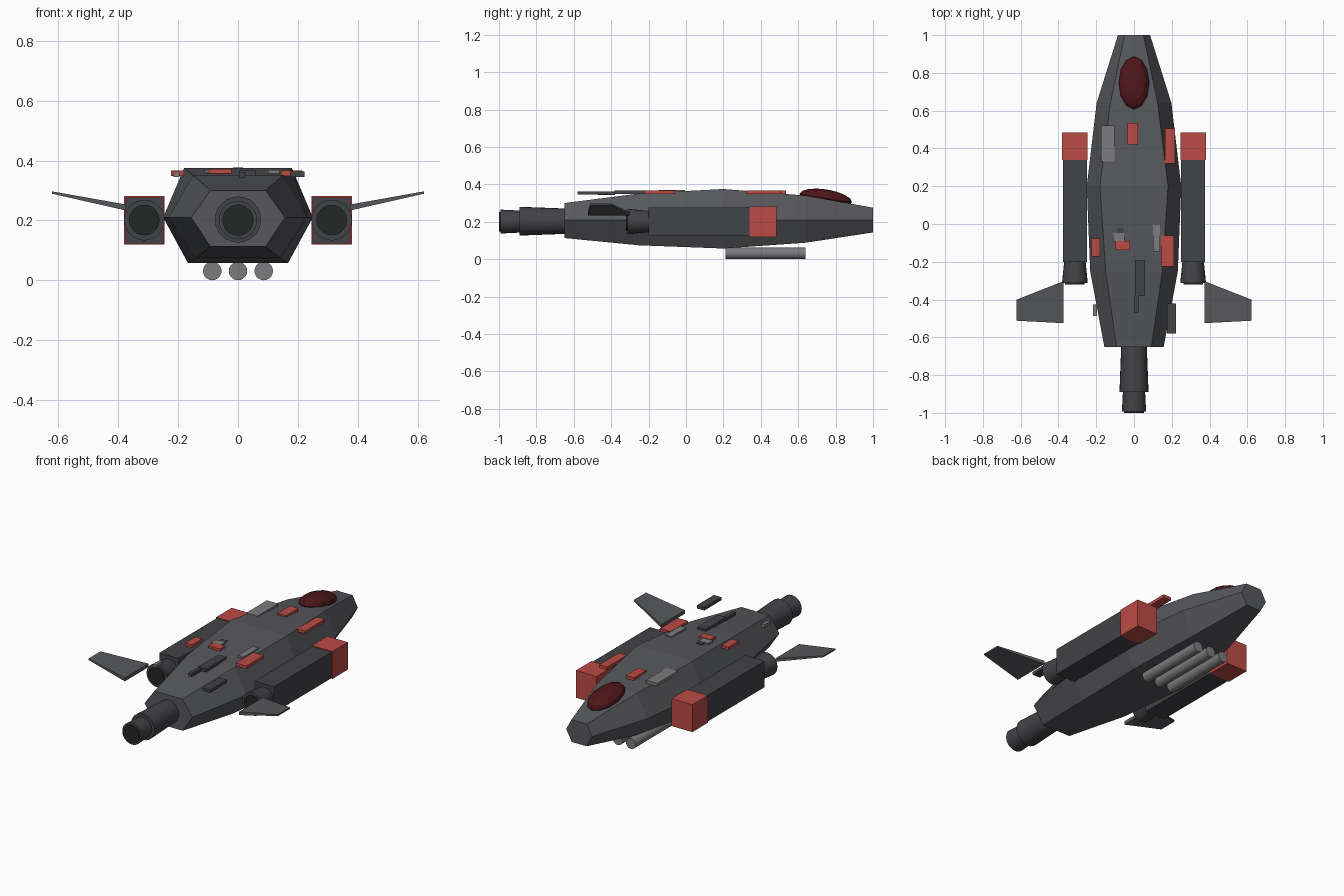
import bpy, bmesh, math
from mathutils import Vector

if "Cube" in bpy.data.objects:
    bpy.data.objects.remove(bpy.data.objects["Cube"])


def mat(name, col):
    m = bpy.data.materials.new(name)
    m.diffuse_color = (*col, 1)
    m.use_nodes = True
    m.node_tree.nodes["Principled BSDF"].inputs["Base Color"].default_value = m.diffuse_color
    return m


HULL = mat("hull_grey", (0.095, 0.097, 0.107))
DARK = mat("dark_grey", (0.055, 0.056, 0.063))
BLACK = mat("nozzle_black", (0.018, 0.019, 0.019))
LIGHT = mat("light_grey", (0.2, 0.2, 0.21))
RED = mat("red", (0.5, 0.07, 0.06))
GLASS = mat("dark_red_glass", (0.075, 0.008, 0.01))


def finish(name, bm, m, smooth=False):
    bmesh.ops.recalc_face_normals(bm, faces=bm.faces)
    me = bpy.data.meshes.new(name)
    bm.to_mesh(me)
    bm.free()
    me.materials.append(m)
    ob = bpy.data.objects.new(name, me)
    bpy.context.collection.objects.link(ob)
    if smooth:
        bpy.ops.object.select_all(action='DESELECT')
        ob.select_set(True)
        bpy.context.view_layer.objects.active = ob
        bpy.ops.object.shade_smooth_by_angle(angle=math.radians(35))
    return ob


def loft(name, rings, m, smooth=False):
    """Skin closed rings of points and cap both ends."""
    bm = bmesh.new()
    vs = [[bm.verts.new(p) for p in r] for r in rings]
    n = len(vs[0])
    for a, b in zip(vs, vs[1:]):
        for i in range(n):
            j = (i + 1) % n
            bm.faces.new((a[i], a[j], b[j], b[i]))
    bm.faces.new(vs[0])
    bm.faces.new(vs[-1])
    return finish(name, bm, m, smooth)


def box(name, x0, x1, y0, y1, z0, z1, m):
    ring = lambda y: [(x0, y, z0), (x1, y, z0), (x1, y, z1), (x0, y, z1)]
    return loft(name, [ring(y0), ring(y1)], m)


def tube(name, x, z, profile, m, n=24):
    """Round body along y from (y, radius) pairs."""
    rings = [[(x + r * math.cos(2 * math.pi * i / n), y,
               z + r * math.sin(2 * math.pi * i / n)) for i in range(n)]
             for y, r in profile]
    return loft(name, rings, m, True)


# Hexagonal hull: y, half width, top half width, bottom half width, bottom z, top z
sections = [(-0.65, 0.157, 0.092, 0.092, 0.113, 0.300),
            (-0.25, 0.232, 0.150, 0.140, 0.074, 0.351),
            (0.20, 0.250, 0.180, 0.167, 0.057, 0.375),
            (0.64, 0.198, 0.125, 0.118, 0.088, 0.340),
            (1.00, 0.085, 0.050, 0.048, 0.143, 0.275)]
loft("hull", [[(w, y, 0.21), (t, y, zt), (-t, y, zt),
               (-w, y, 0.21), (-b, y, zb), (b, y, zb)]
              for y, w, t, b, zb, zt in sections], HULL)

# Main engine
tube("main_engine", 0, 0.203, [(-0.60, 0.066), (-0.89, 0.077)], DARK)
tube("main_nozzle", 0, 0.201, [(-0.87, 0.058), (-0.992, 0.064)], DARK)
tube("main_exhaust", 0, 0.201, [(-0.98, 0.052), (-1.0, 0.052)], BLACK)

# Side pods, nozzles and wings
for s, side in ((-1, "left"), (1, "right")):
    box(side + "_pod", s * 0.249, s * 0.376, -0.20, 0.35, 0.123, 0.277, DARK)
    box(side + "_intake", s * 0.246, s * 0.381, 0.34, 0.485, 0.119, 0.281, RED)
    tube(side + "_nozzle", s * 0.313, 0.201, [(-0.19, 0.056), (-0.312, 0.068)], DARK)
    tube(side + "_exhaust", s * 0.313, 0.201, [(-0.30, 0.051), (-0.32, 0.051)], BLACK)
    loft(side + "_wing", [
        [(s * x, ya, z - t), (s * x, yb, z - t), (s * x, yb, z + t), (s * x, ya, z + t)]
        for x, ya, yb, z, t in ((0.374, -0.525, -0.303, 0.243, 0.010),
                                (0.621, -0.512, -0.400, 0.293, 0.004))], HULL)

# Cockpit canopy
bm = bmesh.new()
bmesh.ops.create_uvsphere(bm, u_segments=12, v_segments=8, radius=1)
canopy = finish("canopy", bm, GLASS)
canopy.scale = (0.081, 0.142, 0.047)
canopy.location = (0, 0.747, 0.326)
canopy.rotation_euler = (-0.16, 0, 0)

# Underslung missiles
for i in (-1, 0, 1):
    tube("missile_%d" % (i + 2), i * 0.086, 0.031, [(0.21, 0.031), (0.64, 0.031)], LIGHT, 20)

# Surface panels on the back of the hull: x0, x1, y0, y1, top z, material
panels = [(-0.176, -0.102, 0.33, 0.522, 0.366, LIGHT),
          (-0.034, 0.020, 0.42, 0.535, 0.367, RED),
          (0.164, 0.216, 0.32, 0.505, 0.366, RED),
          (-0.224, -0.180, -0.172, -0.077, 0.366, RED),
          (-0.112, -0.050, -0.092, -0.048, 0.369, LIGHT),
          (-0.090, -0.055, -0.048, -0.022, 0.368, DARK),
          (-0.097, -0.022, -0.138, -0.090, 0.371, RED),
          (0.100, 0.138, -0.145, -0.005, 0.369, LIGHT),
          (0.143, 0.212, -0.225, -0.060, 0.366, RED),
          (0.005, 0.058, -0.382, -0.190, 0.366, DARK),
          (0.003, 0.024, -0.470, -0.380, 0.362, DARK),
          (0.174, 0.223, -0.580, -0.420, 0.363, DARK),
          (-0.216, -0.196, -0.487, -0.425, 0.363, LIGHT)]
for i, (x0, x1, y0, y1, z, m) in enumerate(panels):
    box("panel_%02d" % (i + 1), x0, x1, y0, y1, z - 0.018, z, m)
